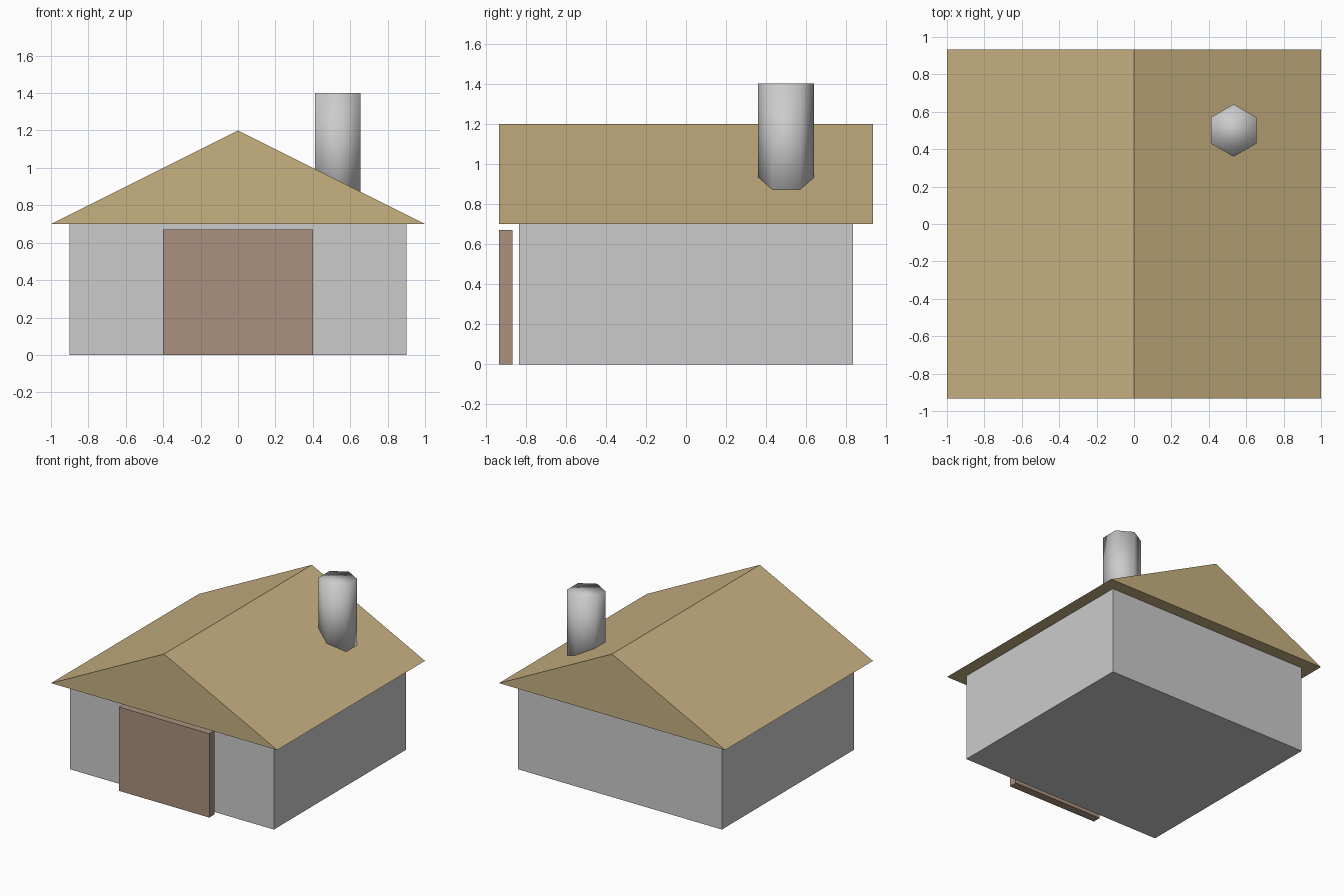
import bpy, bmesh
from math import sin, cos, pi
from mathutils import Vector

if "Cube" in bpy.data.objects:
    bpy.data.objects.remove(bpy.data.objects["Cube"])


def material(name, rgb):
    mat = bpy.data.materials.new(name)
    mat.diffuse_color = (*rgb, 1)
    mat.use_nodes = True
    mat.node_tree.nodes["Principled BSDF"].inputs["Base Color"].default_value = mat.diffuse_color
    return mat


def prism(name, profile, sweep, mat=None, smooth=False):
    """Closed solid: a flat profile swept along a vector."""
    bm = bmesh.new()
    face = bm.faces.new([bm.verts.new(p) for p in profile])
    moved = bmesh.ops.extrude_face_region(bm, geom=[face], use_keep_orig=True)["geom"]
    verts = [v for v in moved if isinstance(v, bmesh.types.BMVert)]
    bmesh.ops.translate(bm, verts=verts, vec=Vector(sweep))
    bmesh.ops.recalc_face_normals(bm, faces=bm.faces)
    for f in bm.faces:
        f.smooth = smooth
    mesh = bpy.data.meshes.new(name)
    bm.to_mesh(mesh)
    bm.free()
    obj = bpy.data.objects.new(name, mesh)
    bpy.context.collection.objects.link(obj)
    if mat:
        mesh.materials.append(mat)
    return obj


def box(name, half_width, y0, y1, height, mat=None):
    w = half_width
    return prism(name, [(-w, y0, 0), (w, y0, 0), (w, y1, 0), (-w, y1, 0)],
                 (0, 0, height), mat)


tan = material("tan", (0.57, 0.44, 0.22))
brown = material("brown", (0.40, 0.28, 0.21))

# Walls, and the door slab standing just in front of them
box("walls", 0.9, -0.833, 0.833, 0.7)
box("door", 0.4, -0.933, -0.867, 0.67, brown)

# Gabled roof with overhang
prism("roof", [(-1, -0.933, 0.7), (1, -0.933, 0.7), (0, -0.933, 1.2)],
      (0, 1.866, 0), tan)

# Six-sided smooth chimney, corners towards front and back
ring = [(0.533 + 0.14 * sin(i * pi / 3), 0.5 + 0.14 * cos(i * pi / 3), 0.8)
        for i in range(6)]
prism("chimney", ring, (0, 0, 0.6), smooth=True)
